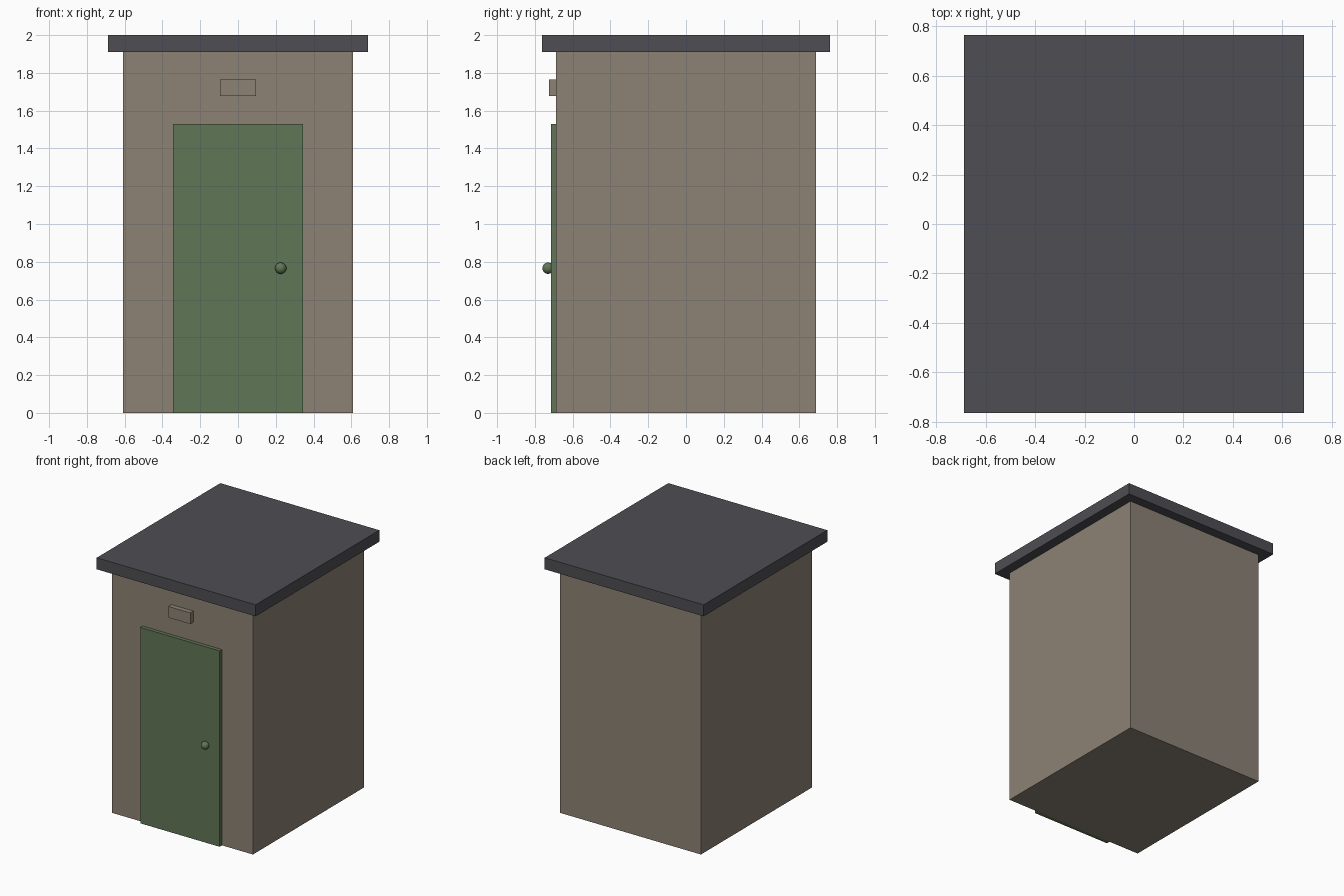
import bpy

if "Cube" in bpy.data.objects:
    bpy.data.objects.remove(bpy.data.objects["Cube"])


def material(name, srgb):
    mat = bpy.data.materials.new(name)
    linear = [((c / 255 + 0.055) / 1.055) ** 2.4 for c in srgb]
    mat.diffuse_color = (*linear, 1)
    mat.use_nodes = True
    mat.node_tree.nodes["Principled BSDF"].inputs["Base Color"].default_value = mat.diffuse_color
    return mat


def box(name, lo, hi, mat):
    """Axis-aligned box between two corners."""
    bpy.ops.mesh.primitive_cube_add(size=1, location=[(a + b) / 2 for a, b in zip(lo, hi)])
    obj = bpy.context.object
    obj.name = name
    obj.scale = [b - a for a, b in zip(lo, hi)]
    bpy.ops.object.transform_apply(location=False, rotation=False, scale=True)
    obj.data.materials.append(mat)
    return obj


wall_mat = material("warm grey wall", (140, 130, 117))
door_mat = material("green door paint", (96, 118, 86))
roof_mat = material("dark grey roof", (78, 77, 82))

# Hut body and overhanging flat roof
box("walls", (-0.61, -0.687, 0), (0.61, 0.687, 1.91), wall_mat)
box("roof", (-0.687, -0.763, 1.91), (0.687, 0.763, 2.0), roof_mat)

# Door slab and the small plaque above it
box("door", (-0.343, -0.716, 0), (0.343, -0.687, 1.53), door_mat)
box("plaque", (-0.095, -0.725, 1.677), (0.095, -0.687, 1.764), wall_mat)

# Round door knob
bpy.ops.mesh.primitive_uv_sphere_add(segments=24, ring_count=16, radius=0.03,
                                     location=(0.226, -0.73, 0.766))
knob = bpy.context.object
knob.name = "door_knob"
knob.data.materials.append(door_mat)
bpy.ops.object.shade_smooth()
